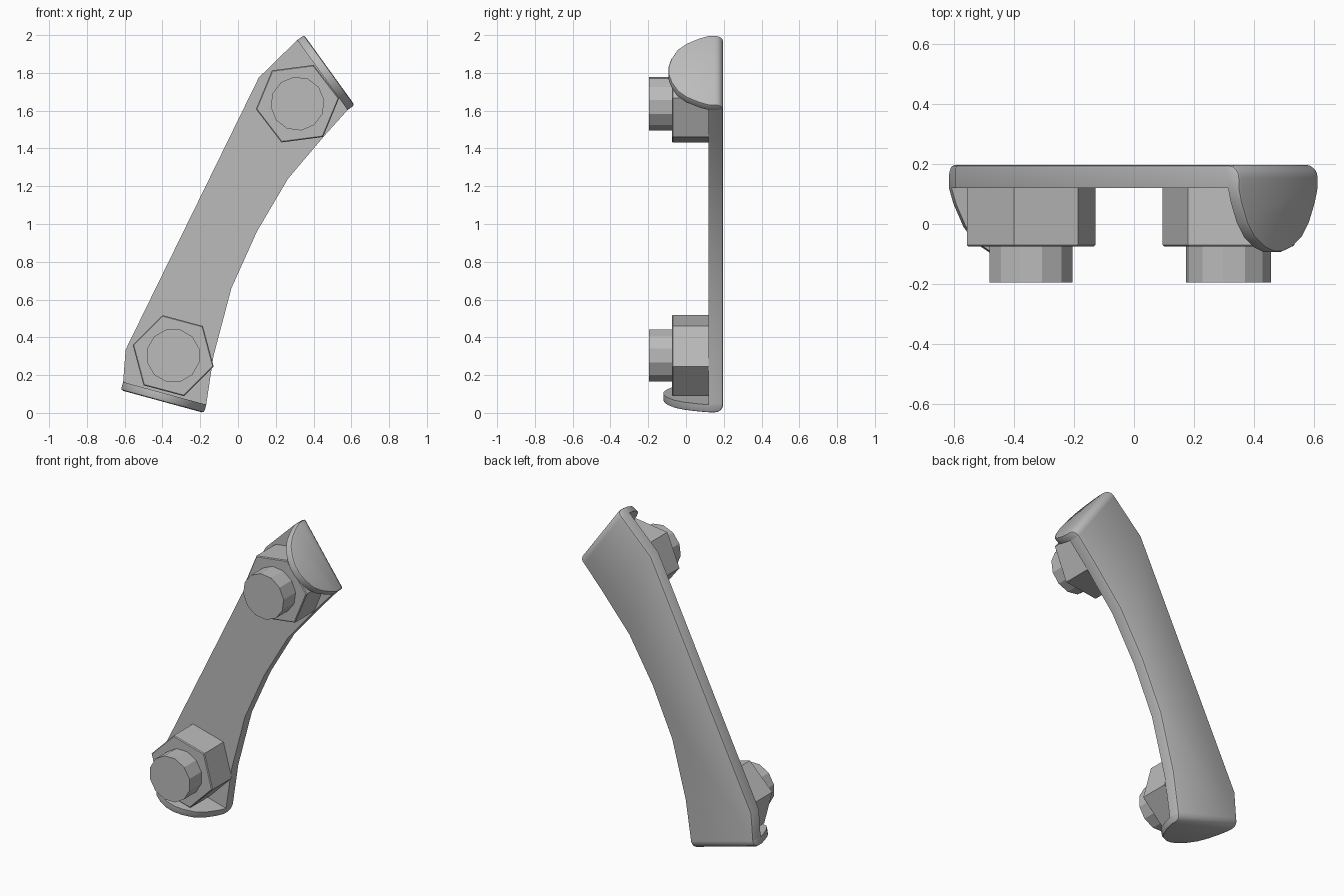
import bpy, bmesh
from math import cos, sin, radians, pi
from mathutils import Vector

if "Cube" in bpy.data.objects:
    bpy.data.objects.remove(bpy.data.objects["Cube"], do_unlink=True)

steel = bpy.data.materials.new("grey steel")
steel.use_nodes = True
GREY = (0.5, 0.5, 0.5, 1)
steel.diffuse_color = GREY
steel.node_tree.nodes["Principled BSDF"].inputs["Base Color"].default_value = GREY

BACK, FRONT = 0.197, 0.12      # strap thickness in y
THICK = 0.045                  # flange thickness


def prism(points, offset):
    """Closed prism from a planar outline moved by an offset."""
    bm = bmesh.new()
    face = bm.faces.new([bm.verts.new(p) for p in points])
    ext = bmesh.ops.extrude_face_region(bm, geom=[face])["geom"]
    bmesh.ops.translate(bm, vec=offset, verts=[g for g in ext if isinstance(g, bmesh.types.BMVert)])
    bmesh.ops.recalc_face_normals(bm, faces=bm.faces)
    return bm


def bevel(bm, edges, width, segments):
    bmesh.ops.bevel(bm, geom=edges, offset=width, segments=segments,
                    profile=0.5, affect='EDGES', clamp_overlap=True)
    bm.normal_update()


def finish(bm, name, smooth):
    mesh = bpy.data.meshes.new(name)
    bm.to_mesh(mesh)
    bm.free()
    mesh.materials.append(steel)
    obj = bpy.data.objects.new(name, mesh)
    bpy.context.collection.objects.link(obj)
    if smooth:
        bpy.ops.object.select_all(action='DESELECT')
        obj.select_set(True)
        bpy.context.view_layer.objects.active = obj
        bpy.ops.object.shade_smooth_by_angle(angle=radians(28))


def flange(name, start, end, inward, depth):
    """Rounded tab folded forward at one end of the strap."""
    a, b = Vector(start), Vector(end)
    half = [(0, BACK), (0, FRONT), (0.035, 0.07), (0.11, 0), (0.2, -0.05), (0.33, -0.085), (0.44, -0.1)]
    scale = (FRONT + depth) / (FRONT + 0.1)
    half = [(u, y if y >= FRONT else FRONT - (FRONT - y) * scale) for u, y in half]
    outline = half + [(1 - u, y) for u, y in reversed(half)]
    bm = prism([a.lerp(b, u) + Vector((0, y, 0)) for u, y in outline], inward * THICK)
    bm.normal_update()
    # large round on the fold
    fold = [e for e in bm.edges if all(abs(v.co.y - BACK) < 1e-4 and abs((v.co - a).dot(inward)) < 1e-4
                                       for v in e.verts)]
    bevel(bm, fold, THICK * 0.95, 4)

    # small round along the rim of the outer skin
    def skin(f):
        return f.normal.dot(inward) < -0.1 or f.normal.y > 0.5

    def inner(f):
        return f.normal.dot(inward) > 0.9
    rim = [e for e in bm.edges if sum(skin(f) for f in e.link_faces) == 1
           and not any(inner(f) for f in e.link_faces)]
    bevel(bm, rim, 0.012, 2)
    finish(bm, name, True)
    return a + inward * THICK, b + inward * THICK


# folded tabs at both ends
ends = []
for name, start, end, side, depth in (
        ("upper_flange", (0.35, 0, 2.0), (0.617, 0, 1.63), 1, 0.093),
        ("lower_flange", (-0.18, 0, 0.0), (-0.62, 0, 0.12), 1, 0.118)):
    d = (Vector(end) - Vector(start)).normalized()
    ends.append(flange(name, start, end, Vector((d.z, 0, -d.x)) * side, depth))

# curved flat strap between the tabs
(up_l, up_r), (low_r, low_l) = ends
right_side = [(0.46, 1.47), (0.265, 1.24), (0.1, 0.96), (-0.035, 0.66), (-0.13, 0.3)]
left_side = [(-0.595, 0.335), (0.11, 1.775)]
outline = [up_l, up_r] + [Vector((x, 0, z)) for x, z in right_side] + [low_r, low_l] \
    + [Vector((x, 0, z)) for x, z in left_side]
bm = prism([p + Vector((0, FRONT, 0)) for p in outline], Vector((0, BACK - FRONT, 0)))


def is_end(e):
    return any(all(min((v.co.xz - p.xz).length for p in pair) < 1e-4 for v in e.verts) for pair in ends)


bevel(bm, [e for e in bm.edges if all(v.co.y > BACK - 1e-4 for v in e.verts) and not is_end(e)], 0.012, 2)
finish(bm, "strap", True)


# hexagonal nuts with bolt ends
def stud(name, cx, cz, sides, radius, turn, y0, y1, chamfer):
    ring = [(cx + radius * cos(turn + 2 * pi * i / sides), y0, cz + radius * sin(turn + 2 * pi * i / sides))
            for i in range(sides)]
    bm = prism(ring, Vector((0, y1 - y0, 0)))
    if chamfer:
        bevel(bm, [e for e in bm.edges if all(v.co.y < y1 + 1e-4 for v in e.verts)], chamfer, 1)
    finish(bm, name, False)


for place, cx, cz, turn in (("upper", 0.315, 1.637, 7.5), ("lower", -0.343, 0.303, -15)):
    stud(place + "_nut", cx, cz, 6, 0.222, radians(turn), FRONT, -0.075, 0.005)
    stud(place + "_bolt", cx, cz, 12, 0.143, radians(turn), -0.07, -0.195, 0)
